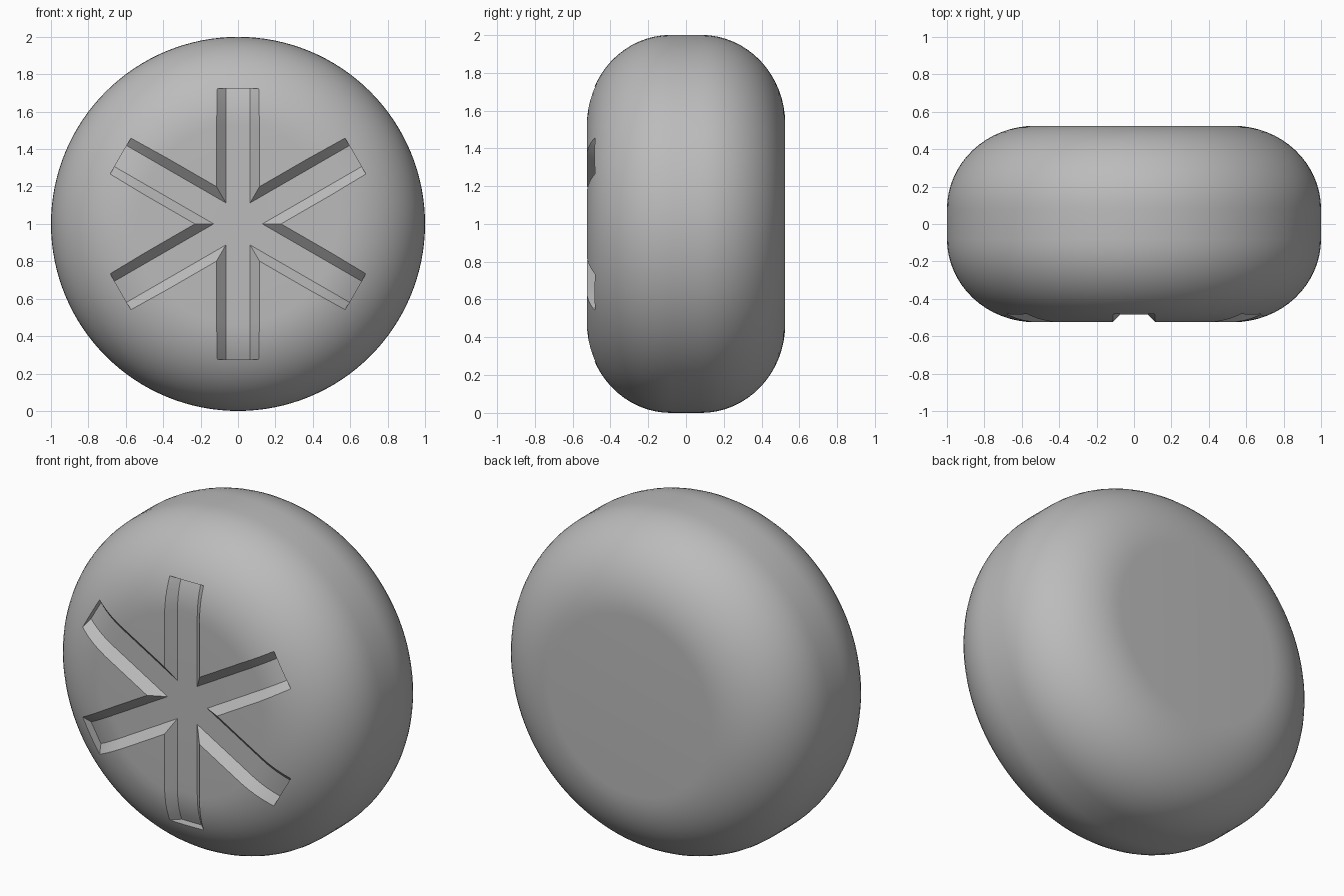
import bpy, bmesh, math
from mathutils import Matrix

cube = bpy.data.objects.get("Cube")
if cube:
    bpy.data.objects.remove(cube, do_unlink=True)

FLAT_R, OUT_R = 0.53, 1.0        # radius of flat face, outer radius
HALF, BAND = 0.525, 0.08         # half thickness, half width of straight rim
SPOKE_END, FLOOR_W, DEPTH = 0.725, 0.065, 0.05

grey = bpy.data.materials.new("light grey")
grey.use_nodes = True
colour = (0.5, 0.5, 0.5, 1)
grey.diffuse_color = colour
grey.node_tree.nodes["Principled BSDF"].inputs["Base Color"].default_value = colour


def face_height(r):
    """Distance of the face from the mid plane at radius r."""
    t = max(0, abs(r) - FLAT_R) / (OUT_R - FLAT_R)
    return BAND + (HALF - BAND) * math.sqrt(max(0, 1 - t * t))


def finish(bm, name):
    bmesh.ops.recalc_face_normals(bm, faces=bm.faces)
    mesh = bpy.data.meshes.new(name)
    bm.to_mesh(mesh)
    bm.free()
    mesh.materials.append(grey)
    obj = bpy.data.objects.new(name, mesh)
    bpy.context.collection.objects.link(obj)
    return obj


# Rounded disc: profile spun around the y axis
STEPS, SIDES = 16, 128
arc = []
for i in range(STEPS + 1):
    a = math.pi / 2 * i / STEPS
    arc.append((FLAT_R + (OUT_R - FLAT_R) * math.sin(a),
                BAND + (HALF - BAND) * math.cos(a)))
profile = [(r, -h) for r, h in arc] + [(r, h) for r, h in reversed(arc)]
bm = bmesh.new()
rings = []
for r, y in profile:
    angles = [2 * math.pi * k / SIDES for k in range(SIDES)]
    rings.append([bm.verts.new((r * math.cos(a), y, 1 + r * math.sin(a))) for a in angles])
for lower, upper in zip(rings, rings[1:]):
    for k in range(SIDES):
        n = (k + 1) % SIDES
        bm.faces.new((lower[k], lower[n], upper[n], upper[k]))
bm.faces.new(rings[0])
bm.faces.new(rings[-1])
disc = finish(bm, "rounded_disc")


# Groove cutter: sloped-wall section swept along the face contour
def groove_cutter(angle):
    bm = bmesh.new()
    outer = [FLAT_R + (SPOKE_END - FLAT_R) * i / 6 for i in range(7)]
    stations = [-r for r in reversed(outer)] + outer
    sections = []
    for r in stations:
        floor = -face_height(r) + DEPTH
        top = floor - 2 * DEPTH
        wide = FLOOR_W + 2 * DEPTH
        corners = ((-FLOOR_W, floor), (FLOOR_W, floor), (wide, top), (-wide, top))
        sections.append([bm.verts.new((x, y, r)) for x, y in corners])
    for a, b in zip(sections, sections[1:]):
        for k in range(4):
            n = (k + 1) % 4
            bm.faces.new((a[k], a[n], b[n], b[k]))
    bm.faces.new(sections[0])
    bm.faces.new(sections[-1])
    turn = Matrix.Translation((0, 0, 1)) @ Matrix.Rotation(angle, 4, 'Y')
    bmesh.ops.transform(bm, matrix=turn, verts=bm.verts)
    cutter = finish(bm, "groove_cutter")
    cutter.hide_render = True
    return cutter


# Three crossing grooves make the six-armed recess
for i in range(3):
    cutter = groove_cutter(i * math.pi / 3)
    mod = disc.modifiers.new("groove", 'BOOLEAN')
    mod.operation = 'DIFFERENCE'
    mod.solver = 'EXACT'
    mod.object = cutter
    bpy.context.view_layer.objects.active = disc
    bpy.ops.object.modifier_apply(modifier=mod.name)
    bpy.data.objects.remove(cutter, do_unlink=True)

bpy.ops.object.select_all(action='DESELECT')
disc.select_set(True)
bpy.context.view_layer.objects.active = disc
bpy.ops.object.shade_smooth_by_angle(angle=math.radians(30))
